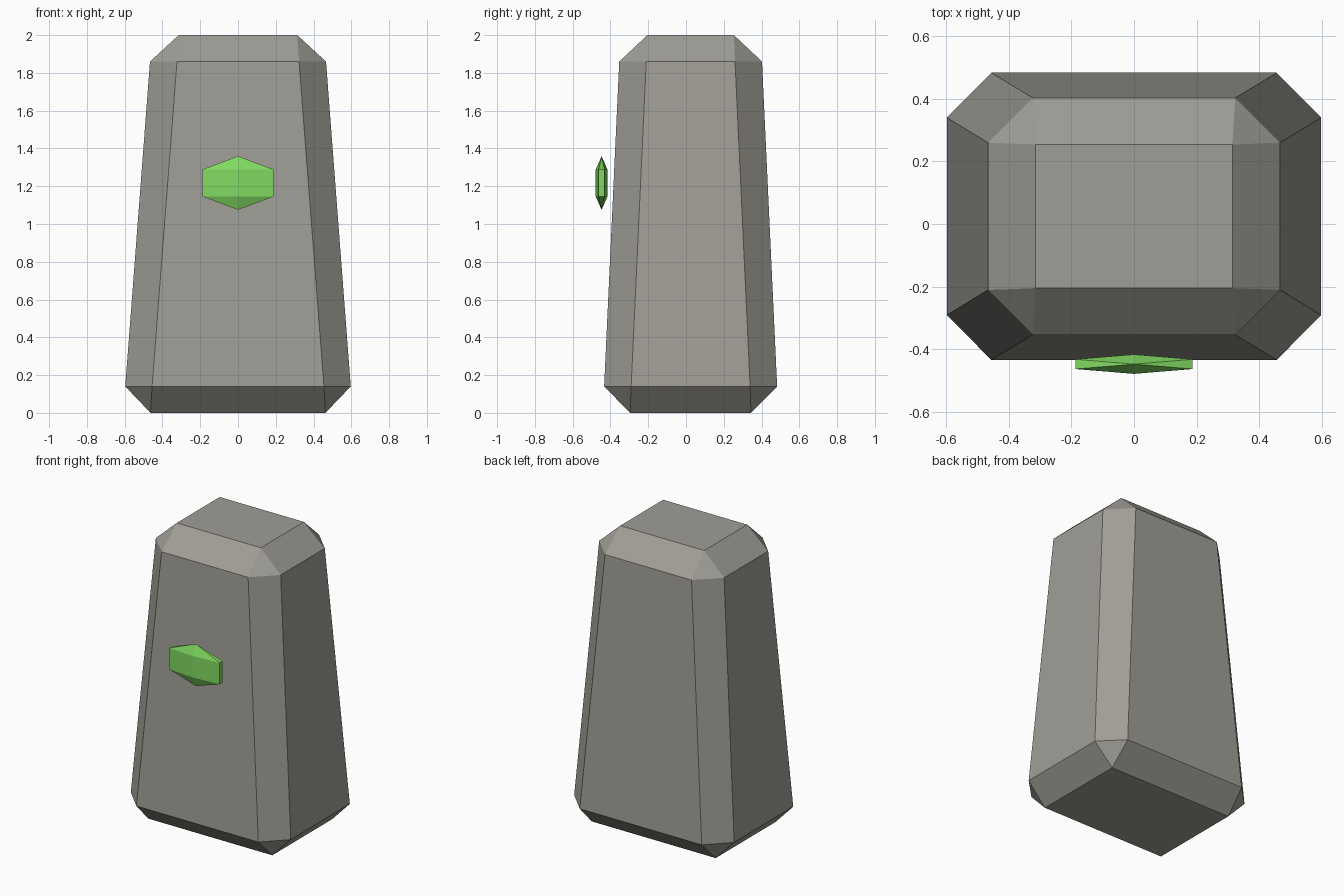
import bpy, bmesh, math

if "Cube" in bpy.data.objects:
    bpy.data.objects.remove(bpy.data.objects["Cube"])


def material(name, rgb):
    m = bpy.data.materials.new(name)
    m.diffuse_color = (*rgb, 1)
    m.use_nodes = True
    m.node_tree.nodes["Principled BSDF"].inputs["Base Color"].default_value = m.diffuse_color
    return m


def finish(name, bm, mat):
    bmesh.ops.recalc_face_normals(bm, faces=bm.faces[:])
    mesh = bpy.data.meshes.new(name)
    bm.to_mesh(mesh)
    bm.free()
    mesh.materials.append(mat)
    obj = bpy.data.objects.new(name, mesh)
    bpy.context.collection.objects.link(obj)
    return obj


stone = material("warm grey stone", (0.35, 0.34, 0.305))
green = material("bright green", (0.22, 0.70, 0.12))

# Stone body: tapered block with chamfered edges and corners
YC = 0.0245


def rectangle(bm, x, y, z):
    return [bm.verts.new((sx * x, YC + sy * y, z))
            for sx, sy in ((1, -1), (1, 1), (-1, 1), (-1, -1))]


def octagon(bm, x_in, x_out, y_in, y_out, z):
    pts = [(x_in, -y_out), (x_out, -y_in), (x_out, y_in), (x_in, y_out),
           (-x_in, y_out), (-x_out, y_in), (-x_out, -y_in), (-x_in, -y_out)]
    return [bm.verts.new((x, YC + y, z)) for x, y in pts]


def chamfer(bm, rect, ring):
    # Triangle at each corner, quad along each side
    for i in range(4):
        a, b = ring[2 * i], ring[2 * i + 1]
        bm.faces.new((rect[i], a, b))
        bm.faces.new((rect[i], b, ring[(2 * i + 2) % 8], rect[(i + 1) % 4]))


bm = bmesh.new()
base = rectangle(bm, 0.463, 0.32, 0)
low = octagon(bm, 0.455, 0.597, 0.315, 0.458, 0.14)
high = octagon(bm, 0.323, 0.466, 0.235, 0.378, 1.86)
top = rectangle(bm, 0.314, 0.229, 2)
bm.faces.new(base)
bm.faces.new(top)
chamfer(bm, base, low)
chamfer(bm, top, high)
for i in range(8):
    j = (i + 1) % 8
    bm.faces.new((low[i], low[j], high[j], high[i]))
finish("stone_body", bm, stone)

# Green eye: flattened six-sided gem floating before the front face
bm = bmesh.new()
cy, cz = -0.447, 1.217
rings = []
for z in (cz - 0.072, cz + 0.072):
    rings.append([bm.verts.new((0.216 * math.cos(a), cy + 0.031 * math.sin(a), z))
                  for a in (math.radians(30 + 60 * i) for i in range(6))])
tips = [bm.verts.new((0, cy, cz + s * 0.142)) for s in (-1, 1)]
for i in range(6):
    j = (i + 1) % 6
    bm.faces.new((rings[0][i], rings[0][j], rings[1][j], rings[1][i]))
    for ring, tip in zip(rings, tips):
        bm.faces.new((ring[i], ring[j], tip))
finish("green_eye", bm, green)
